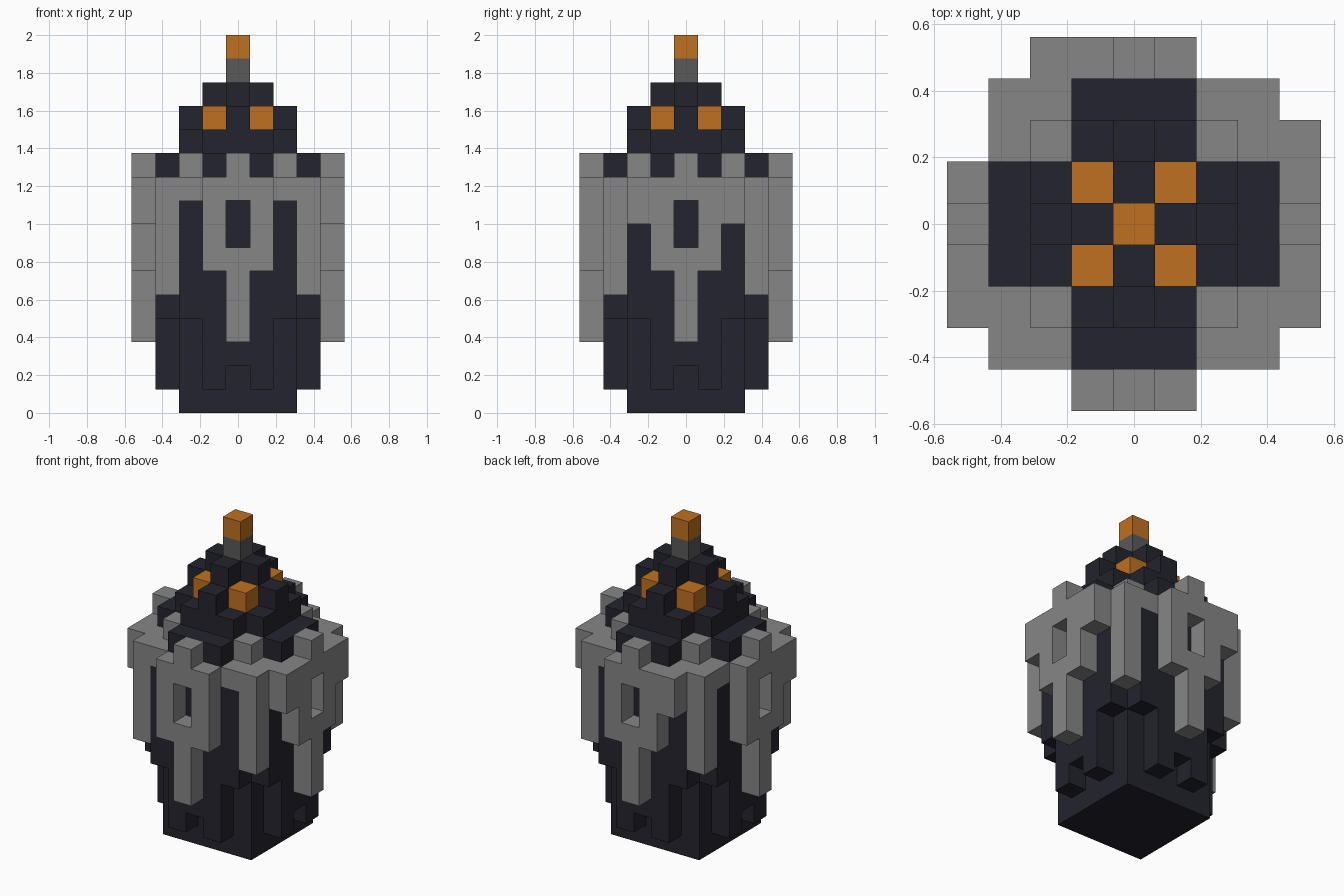
import bpy, bmesh
from mathutils import Vector

U = 0.125  # edge length of one block

if "Cube" in bpy.data.objects:
    bpy.data.objects.remove(bpy.data.objects["Cube"], do_unlink=True)


def material(name, r, g, b):
    m = bpy.data.materials.new(name)
    m.use_nodes = True
    m.diffuse_color = (r, g, b, 1)
    for n in m.node_tree.nodes:
        if n.type == "BSDF_PRINCIPLED":
            n.inputs["Base Color"].default_value = (r, g, b, 1)
    return m


charcoal = material("charcoal", 0.017, 0.017, 0.027)
stone = material("stone_grey", 0.24, 0.24, 0.24)
orange = material("orange", 0.52, 0.165, 0.015)
dark_grey = material("dark_grey", 0.1, 0.1, 0.1)

cells = {}  # block position -> part name
parts = {}  # part name -> material


def fill(part, xs, ys, z0, z1):
    """Fill a range of blocks; earlier parts keep their blocks."""
    for x in xs:
        for y in ys:
            for z in range(z0, z1):
                cells.setdefault((x, y, z), part)


def side(part, k, along, depth, z0, z1):
    """Fill a block column on side k (0 front, then turning to the left)."""
    x, y = along, -depth
    for _ in range(k):
        x, y = -y, x
    fill(part, [x], [y], z0, z1)


def span(n):
    return range(-n, n + 1)


parts.update(tip=orange, wick=dark_grey, embers=orange, corner_drips=stone,
             rim=stone, side_plates=stone, body=charcoal, crown=charcoal)

# tip, wick and glowing corner blocks
fill("tip", [0], [0], 15, 16)
fill("wick", [0], [0], 14, 15)
fill("embers", [-1, 1], [-1, 1], 12, 13)

# stepped crown
for r, z in ((1, 13), (2, 12)):
    fill("crown", span(r), [0], z, z + 1)
    fill("crown", [0], span(r), z, z + 1)
for r, z in ((2, 11), (3, 10)):
    fill("crown", span(r), span(1), z, z + 1)
    fill("crown", span(1), span(r), z, z + 1)

# rim with corner studs, and the corner columns hanging below it
fill("rim", [-2, 2], [-2, 2], 10, 11)
fill("corner_drips", [-3, 3], [-3, 3], 5, 10)

# body core
fill("body", span(2), span(2), 0, 10)

# extra shoulder blocks on the plates, per side
shoulders = [(), (-2, 2), (2,), (2,)]
for k in range(4):
    # ribbed outer layer of the body
    side("body", k, 0, 3, 2, 10)
    for s in (-1, 1):
        side("body", k, s, 3, 1, 10)
        side("body", k, 2 * s, 3, 4, 9)
        side("rim", k, 2 * s, 3, 9, 10)
        side("side_plates", k, s, 4, 6, 10)
    # plate with a window and a long drip
    side("side_plates", k, 0, 4, 3, 7)
    side("side_plates", k, 0, 4, 9, 11)
    for a in shoulders[k]:
        side("side_plates", k, a, 4, 8, 10)


def build(part, mat):
    """Make one object from the exposed faces of the part's blocks."""
    bm = bmesh.new()
    for c, p in cells.items():
        if p != part:
            continue
        centre = Vector((c[0], c[1], c[2] + 0.5))
        for axis in range(3):
            for sign in (-1, 1):
                n = Vector((0, 0, 0))
                n[axis] = sign
                if tuple(int(c[i] + n[i]) for i in range(3)) in cells:
                    continue
                u = Vector((n.y, n.z, n.x))
                v = n.cross(u)
                corners = [(-1, -1), (1, -1), (1, 1), (-1, 1)]
                bm.faces.new([bm.verts.new((centre + (n + u * a + v * b) / 2) * U)
                              for a, b in corners])
    bmesh.ops.remove_doubles(bm, verts=bm.verts[:], dist=0.001)
    bmesh.ops.dissolve_limit(bm, angle_limit=0.01, verts=bm.verts[:], edges=bm.edges[:])
    me = bpy.data.meshes.new(part)
    bm.to_mesh(me)
    bm.free()
    me.materials.append(mat)
    bpy.context.scene.collection.objects.link(bpy.data.objects.new(part, me))


for part, mat in parts.items():
    build(part, mat)
